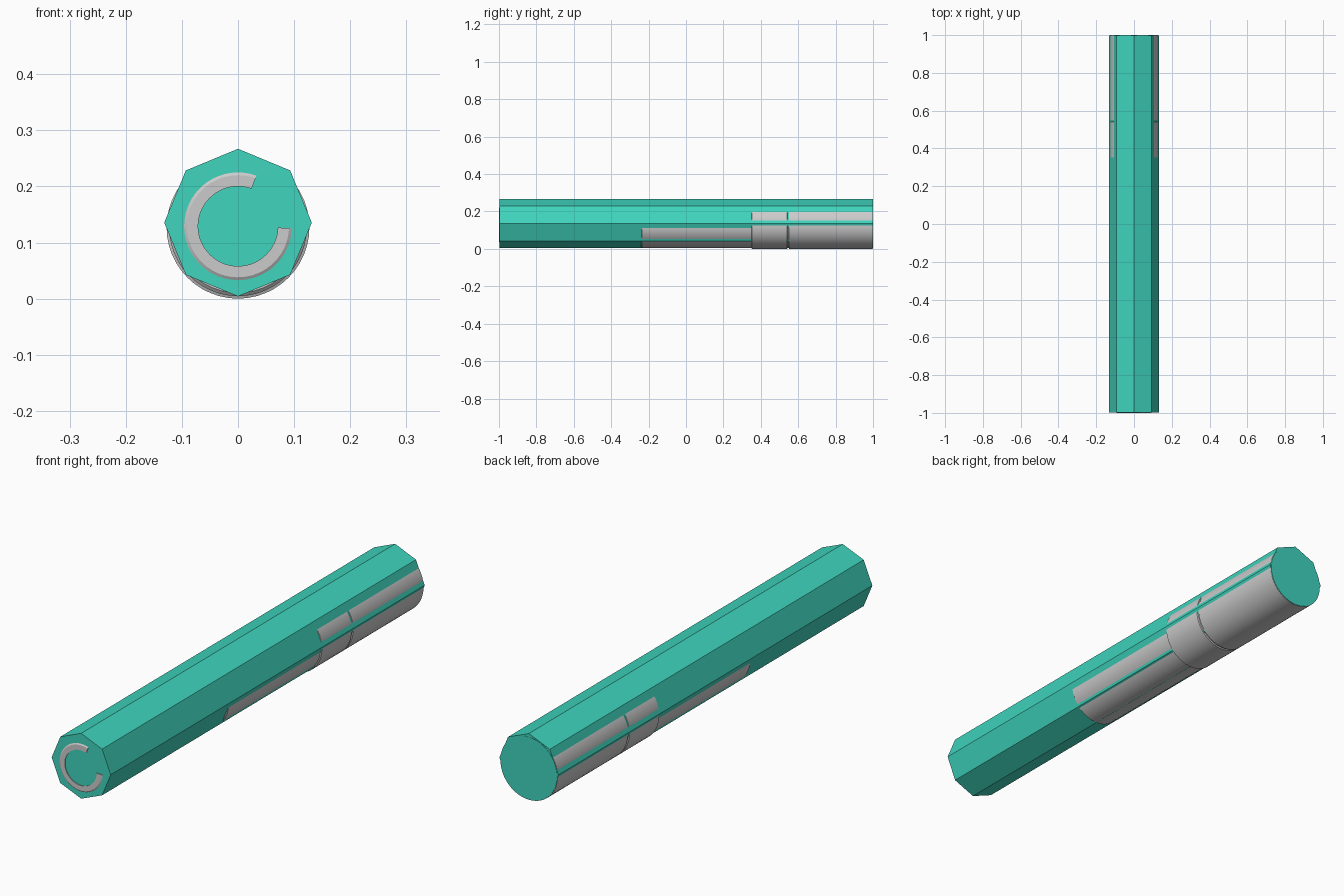
import bpy, bmesh
from math import sin, cos, pi, radians

if "Cube" in bpy.data.objects:
    bpy.data.objects.remove(bpy.data.objects["Cube"])

teal = bpy.data.materials.new("teal")
teal.diffuse_color = (0.05, 0.66, 0.51, 1)
teal.use_nodes = True
teal.node_tree.nodes["Principled BSDF"].inputs["Base Color"].default_value = teal.diffuse_color


def finish(name, bm, mat=None, smooth=False):
    bmesh.ops.recalc_face_normals(bm, faces=bm.faces)
    me = bpy.data.meshes.new(name)
    bm.to_mesh(me)
    bm.free()
    ob = bpy.data.objects.new(name, me)
    bpy.context.collection.objects.link(ob)
    if mat:
        me.materials.append(mat)
    if smooth:
        bpy.ops.object.select_all(action='DESELECT')
        ob.select_set(True)
        bpy.context.view_layer.objects.active = ob
        bpy.ops.object.shade_smooth_by_angle(angle=radians(30))
    return ob


def lathe_y(name, profile, zc, n, mat=None, smooth=False):
    """Closed solid of revolution about the y axis from (y, radius) points."""
    bm = bmesh.new()
    rings = [[bm.verts.new((r * cos(2 * pi * i / n), y, zc + r * sin(2 * pi * i / n)))
              for i in range(n)] for y, r in profile]
    for a, b in zip(rings, rings[1:]):
        for i in range(n):
            j = (i + 1) % n
            bm.faces.new((a[i], a[j], b[j], b[i]))
    bm.faces.new(rings[0])
    bm.faces.new(rings[-1])
    return finish(name, bm, mat, smooth)


def arc_ring(name, zc, section, start, end, n):
    """Open ring around y: sweep a (radius, y) section from start to end angle."""
    bm = bmesh.new()
    rings = []
    for i in range(n + 1):
        t = radians(start + (end - start) * i / n)
        rings.append([bm.verts.new((r * cos(t), y, zc + r * sin(t))) for r, y in section])
    m = len(section)
    for a, b in zip(rings, rings[1:]):
        for i in range(m):
            j = (i + 1) % m
            bm.faces.new((a[i], a[j], b[j], b[i]))
    bm.faces.new(rings[0])
    bm.faces.new(rings[-1])
    return finish(name, bm, None, True)


# Octagonal body, a corner pointing up
lathe_y("octagonal_body", [(-0.997, 0.1315), (0.999, 0.1315)], 0.1355, 8, teal)

# Round stepped core that breaks through the flats, with a narrow groove
R, S = 0.1273, 0.1228
lathe_y("round_core",
        [(-0.24, 0.117), (-0.235, S), (0.35, S), (0.352, R), (0.541, R),
         (0.543, S), (0.549, S), (0.551, R), (0.998, R)],
        0.1273, 48, None, True)

# Thin round cap closing the back end
lathe_y("end_cap", [(0.99, 0.126), (1.0, 0.126)], 0.1273, 48, teal, True)

# Raised open ring on the front face
arc_ring("front_open_ring", 0.129,
         [(0.071, -0.99), (0.071, -1.0), (0.091, -1.0), (0.096, -0.997), (0.096, -0.99)],
         70, 358, 48)
